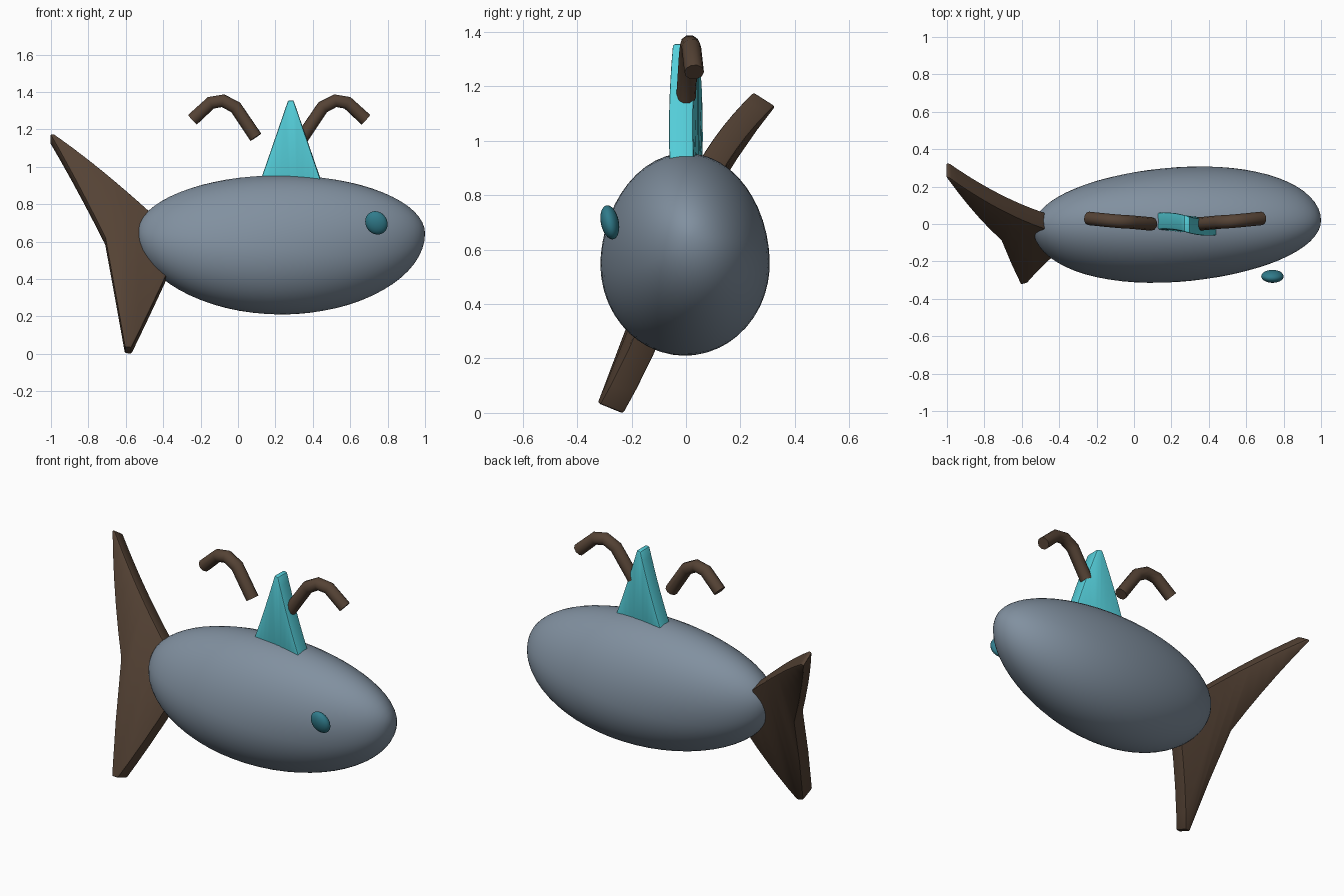
import bpy, bmesh, math
from mathutils import Vector

if "Cube" in bpy.data.objects:
    bpy.data.objects.remove(bpy.data.objects["Cube"])

AXIS_X, AXIS_Z, RATE = 0.28, 0.70, 0.445   # lengthwise twist of the whole fish


def material(name, rgb):
    m = bpy.data.materials.new(name)
    m.diffuse_color = (*rgb, 1)
    m.use_nodes = True
    m.node_tree.nodes["Principled BSDF"].inputs["Base Color"].default_value = m.diffuse_color
    return m


slate = material("slate", (0.22, 0.28, 0.35))
brown = material("brown", (0.09, 0.055, 0.035))
cyan = material("cyan", (0.09, 0.62, 0.70))
teal = material("teal", (0.03, 0.20, 0.26))


def twist(co):
    a = RATE * (co.x - AXIS_X)
    y, z = co.y, co.z - AXIS_Z
    return Vector((co.x, y * math.cos(a) - z * math.sin(a),
                   AXIS_Z + y * math.sin(a) + z * math.cos(a)))


def finish(name, bm, mat, angle):
    for v in bm.verts:
        v.co = twist(v.co)
    bmesh.ops.recalc_face_normals(bm, faces=bm.faces)
    me = bpy.data.meshes.new(name)
    bm.to_mesh(me)
    bm.free()
    ob = bpy.data.objects.new(name, me)
    bpy.context.collection.objects.link(ob)
    me.materials.append(mat)
    bpy.context.view_layer.objects.active = ob
    ob.select_set(True)
    bpy.ops.object.shade_smooth_by_angle(angle=math.radians(angle))
    ob.select_set(False)
    return ob


def plate(name, outline, half, mat):
    # side outline (x, z) given thickness, bevelled, then sliced so it can twist
    bm = bmesh.new()
    face = bm.faces.new([bm.verts.new((x, -half, z)) for x, z in outline])
    ext = bmesh.ops.extrude_face_region(bm, geom=[face])
    moved = [g for g in ext["geom"] if isinstance(g, bmesh.types.BMVert)]
    bmesh.ops.translate(bm, verts=moved, vec=(0, 2 * half, 0))
    bmesh.ops.recalc_face_normals(bm, faces=bm.faces)
    bmesh.ops.bevel(bm, geom=bm.edges[:], offset=0.008, segments=2,
                    profile=0.5, affect='EDGES')
    xs = [p[0] for p in outline]
    for i in range(1, 12):
        x = min(xs) + (max(xs) - min(xs)) * i / 12
        bmesh.ops.bisect_plane(bm, geom=bm.verts[:] + bm.edges[:] + bm.faces[:],
                               plane_co=(x, 0, 0), plane_no=(1, 0, 0))
    return finish(name, bm, mat, 30)


# Body: ball stretched lengthwise with a deeper, low-slung belly
bm = bmesh.new()
bmesh.ops.create_uvsphere(bm, u_segments=48, v_segments=32, radius=1)
for v in bm.verts:
    t, s, c = v.co.z, v.co.x, v.co.y
    r = math.sqrt(max(0, 1 - t * t))
    height = 0.405 if c > 0 else 0.34
    v.co = (0.23 + 0.77 * t, 0.307 * s, 0.64 - 0.09 * r + height * c)
finish("body", bm, slate, 60)

# Tail and dorsal fin
plate("tail_fin", [(-1.005, 1.235), (-0.985, 1.235), (-0.3, 0.585), (-0.57, -0.037),
                   (-0.605, -0.037), (-0.71, 0.59)], 0.047, brown)
plate("dorsal_fin", [(0.095, 0.85), (0.47, 0.85), (0.297, 1.355), (0.268, 1.355)],
      0.045, cyan)

# Eye
bm = bmesh.new()
bmesh.ops.create_uvsphere(bm, u_segments=24, v_segments=16, radius=1)
for v in bm.verts:
    v.co = (0.74 + 0.06 * v.co.x, -0.274 + 0.033 * v.co.y, 0.757 + 0.063 * v.co.z)
finish("eye", bm, teal, 60)

# Water spouts: a pair of bent tubes mirrored about the body's middle
path = [(0.315, 0.03, 1.158 - 1.254 + 1.254), ]
path = [(-0.125, 0.0, 1.158), (-0.233, 0.01, 1.318), (-0.30, 0.014, 1.353),
        (-0.365, 0.02, 1.342), (-0.463, 0.03, 1.252)]
for name, side in (("left_spout", 1), ("right_spout", -1)):
    cu = bpy.data.curves.new(name, 'CURVE')
    cu.dimensions = '3D'
    cu.bevel_depth = 0.036
    cu.bevel_resolution = 3
    cu.use_fill_caps = True
    sp = cu.splines.new('POLY')
    sp.points.add(len(path) - 1)
    for p, (x, y, z) in zip(sp.points, path):
        p.co = (0.22 + side * x, y, z, 1)
    cu.materials.append(brown)
    bpy.context.collection.objects.link(bpy.data.objects.new(name, cu))
